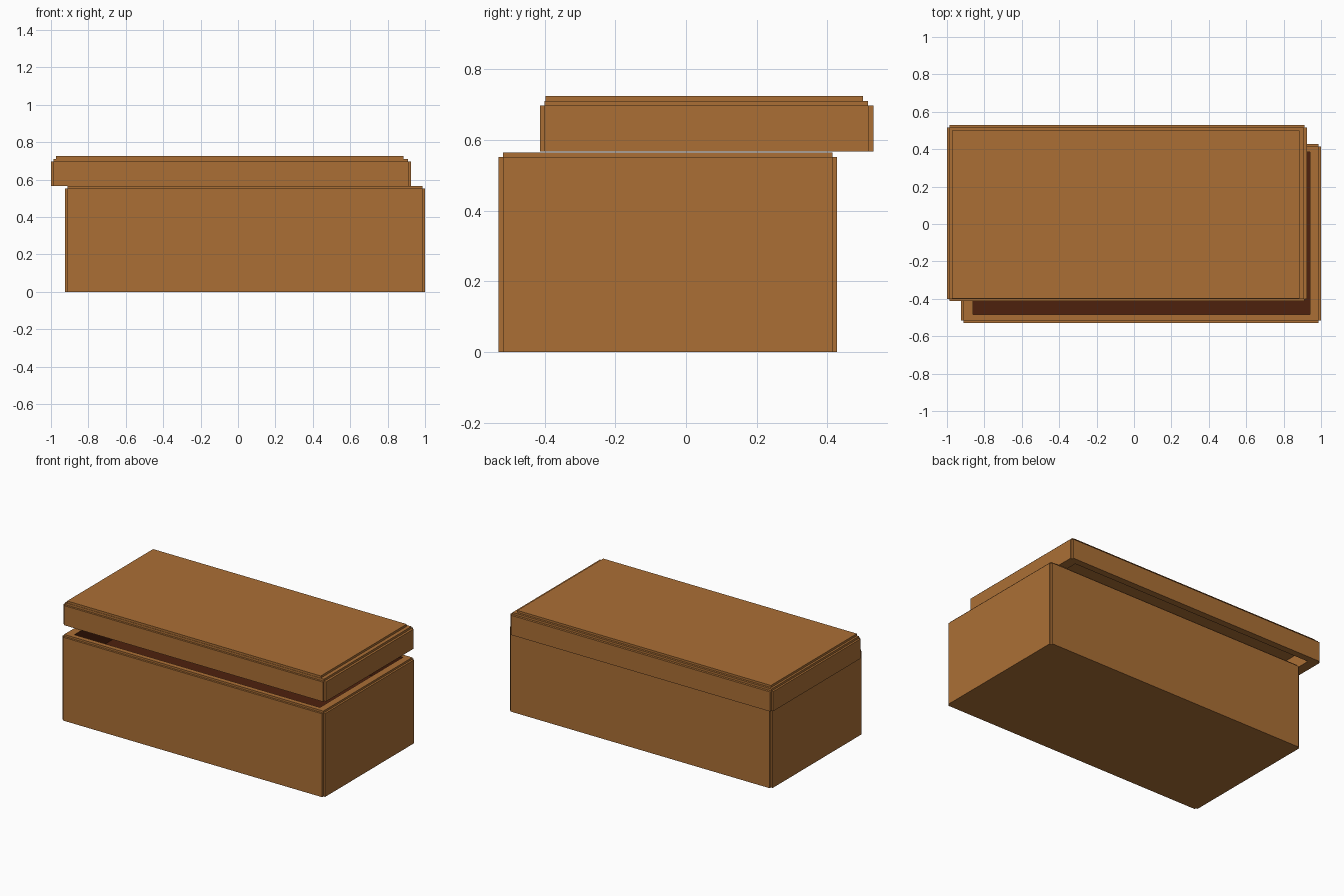
import bpy, bmesh

cube = bpy.data.objects.get("Cube")
if cube:
    bpy.data.objects.remove(cube, do_unlink=True)


def make_material(name, color):
    mat = bpy.data.materials.new(name)
    mat.use_nodes = True
    mat.diffuse_color = color
    mat.node_tree.nodes["Principled BSDF"].inputs["Base Color"].default_value = color
    return mat


wood = make_material("warm wood", (0.407, 0.159, 0.036, 1))
dark = make_material("dark lining", (0.076, 0.015, 0.004, 1))


def ring(bm, rect, z, notch):
    """Rectangle with a small square step cut out of each corner."""
    x0, x1, y0, y1 = rect
    n = notch
    pts = [(x0 + n, y0), (x1 - n, y0), (x1 - n, y0 + n),
           (x1, y0 + n), (x1, y1 - n), (x1 - n, y1 - n),
           (x1 - n, y1), (x0 + n, y1), (x0 + n, y1 - n),
           (x0, y1 - n), (x0, y0 + n), (x0 + n, y0 + n)]
    return [bm.verts.new((x, y, z)) for x, y in pts]


def stepped_shell(name, levels, lining_from=99):
    """Join successive rings and cap both ends; late bands get the lining."""
    bm = bmesh.new()
    rings = [ring(bm, *level) for level in levels]
    bm.faces.new(rings[0][::-1])
    for band, (a, b) in enumerate(zip(rings, rings[1:])):
        for i in range(12):
            j = (i + 1) % 12
            face = bm.faces.new((a[i], a[j], b[j], b[i]))
            face.material_index = int(band >= lining_from)
    cap = bm.faces.new(rings[-1])
    cap.material_index = int(len(rings) - 1 >= lining_from)
    # Square rings collapse to four corners here
    bmesh.ops.remove_doubles(bm, verts=bm.verts, dist=1e-5)
    bmesh.ops.recalc_face_normals(bm, faces=bm.faces)
    mesh = bpy.data.meshes.new(name)
    bm.to_mesh(mesh)
    bm.free()
    mesh.materials.append(wood)
    mesh.materials.append(dark)
    obj = bpy.data.objects.new(name, mesh)
    bpy.context.collection.objects.link(obj)
    return obj


STEP = 0.013

# Open box with stepped corners, a stepped rim and a dark cavity
box_outer = (-0.925, 1.0, -0.53, 0.427)
box_rim = (-0.912, 0.987, -0.517, 0.414)
box_cavity = (-0.86, 0.94, -0.485, 0.385)
stepped_shell("box_body", [
    (box_outer, 0.0, STEP),
    (box_outer, 0.552, STEP),
    (box_rim, 0.552, 0),
    (box_rim, 0.565, 0),
    (box_cavity, 0.565, 0),
    (box_cavity, 0.38, 0),
], lining_from=4)

# Hollow lid pushed back and sideways, with two steps round its top
lid_cavity = (-0.935, 0.86, -0.368, 0.485)
lid_outer = (-1.0, 0.925, -0.413, 0.53)
lid_step = (-0.987, 0.91, -0.4, 0.515)
lid_top = (-0.973, 0.885, -0.398, 0.501)
stepped_shell("lid", [
    (lid_cavity, 0.66, 0),
    (lid_cavity, 0.567, 0),
    (lid_outer, 0.567, STEP),
    (lid_outer, 0.697, STEP),
    (lid_step, 0.697, 0),
    (lid_step, 0.711, 0),
    (lid_top, 0.711, 0),
    (lid_top, 0.725, 0),
])
